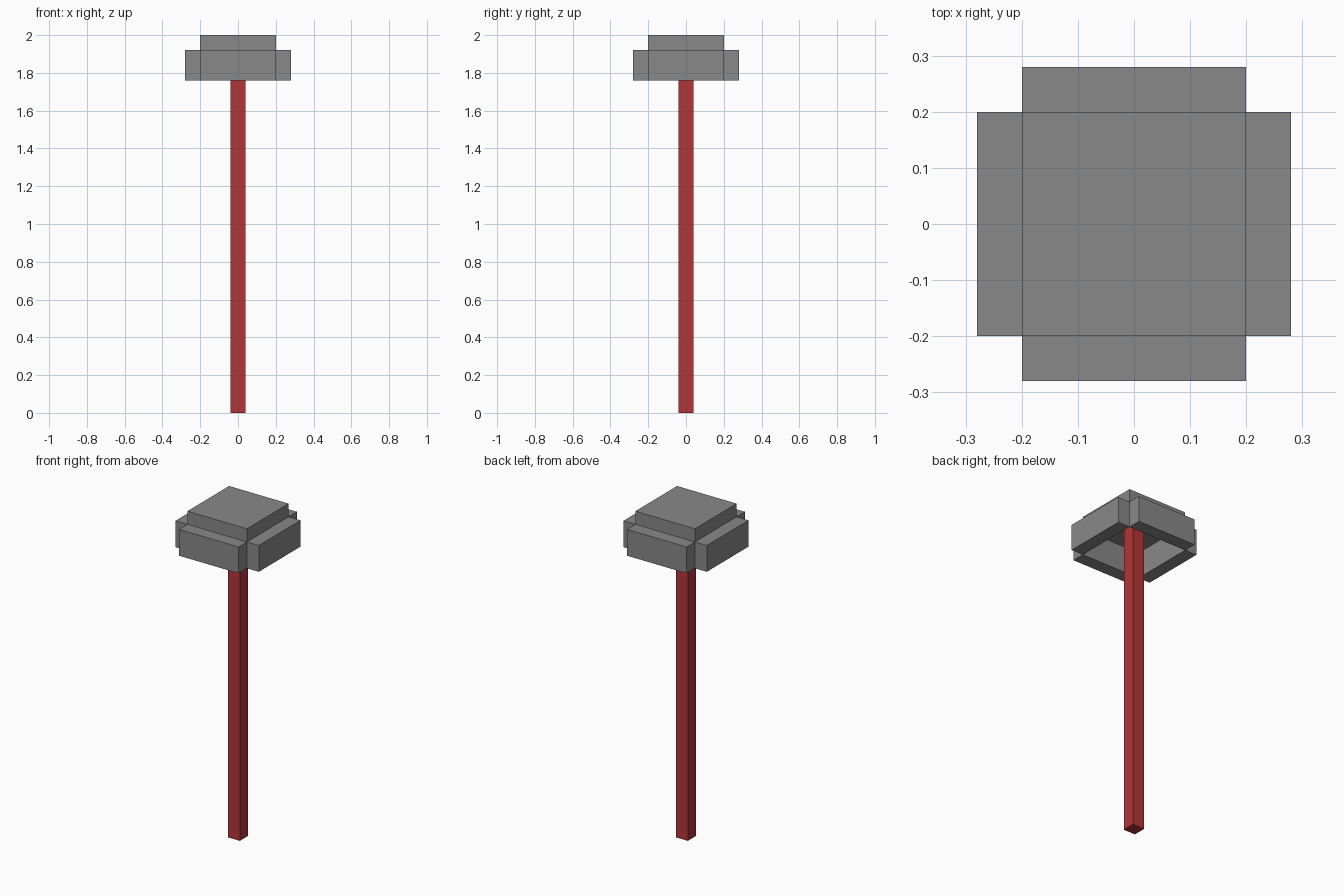
import bpy

default = bpy.data.objects.get("Cube")
if default:
    bpy.data.objects.remove(default, do_unlink=True)


def make_material(name, rgb):
    mat = bpy.data.materials.new(name)
    mat.use_nodes = True
    color = (*rgb, 1.0)
    mat.diffuse_color = color
    mat.node_tree.nodes["Principled BSDF"].inputs["Base Color"].default_value = color
    return mat


def box(name, low, high, mat):
    """Axis-aligned box between two opposite corners."""
    center = [(a + b) / 2 for a, b in zip(low, high)]
    bpy.ops.mesh.primitive_cube_add(size=1, location=center)
    obj = bpy.context.object
    obj.name = name
    obj.scale = [b - a for a, b in zip(low, high)]
    bpy.ops.object.transform_apply(location=False, rotation=False, scale=True)
    obj.data.materials.append(mat)
    return obj


grey = make_material("grey", (0.25, 0.25, 0.25))
red = make_material("red", (0.45, 0.036, 0.04))

POLE, INNER, OUTER = 0.04, 0.2, 0.28
RIM, CAP, TOP = 1.76, 1.92, 2.0

# Square pole reaching up to the underside of the cap
box("pole", (-POLE, -POLE, 0), (POLE, POLE, CAP), red)

# Flat cap over the hollow head
box("cap", (-INNER, -INNER, CAP), (INNER, INNER, TOP), grey)

# Four slabs hanging around the cap, open underneath
for side, s in (("left", 1), ("right", -1)):
    x = sorted((s * INNER, s * OUTER))
    box(side + "_slab", (x[0], -INNER, RIM), (x[1], INNER, CAP), grey)
for side, s in (("back", 1), ("front", -1)):
    y = sorted((s * INNER, s * OUTER))
    box(side + "_slab", (-INNER, y[0], RIM), (INNER, y[1], CAP), grey)
